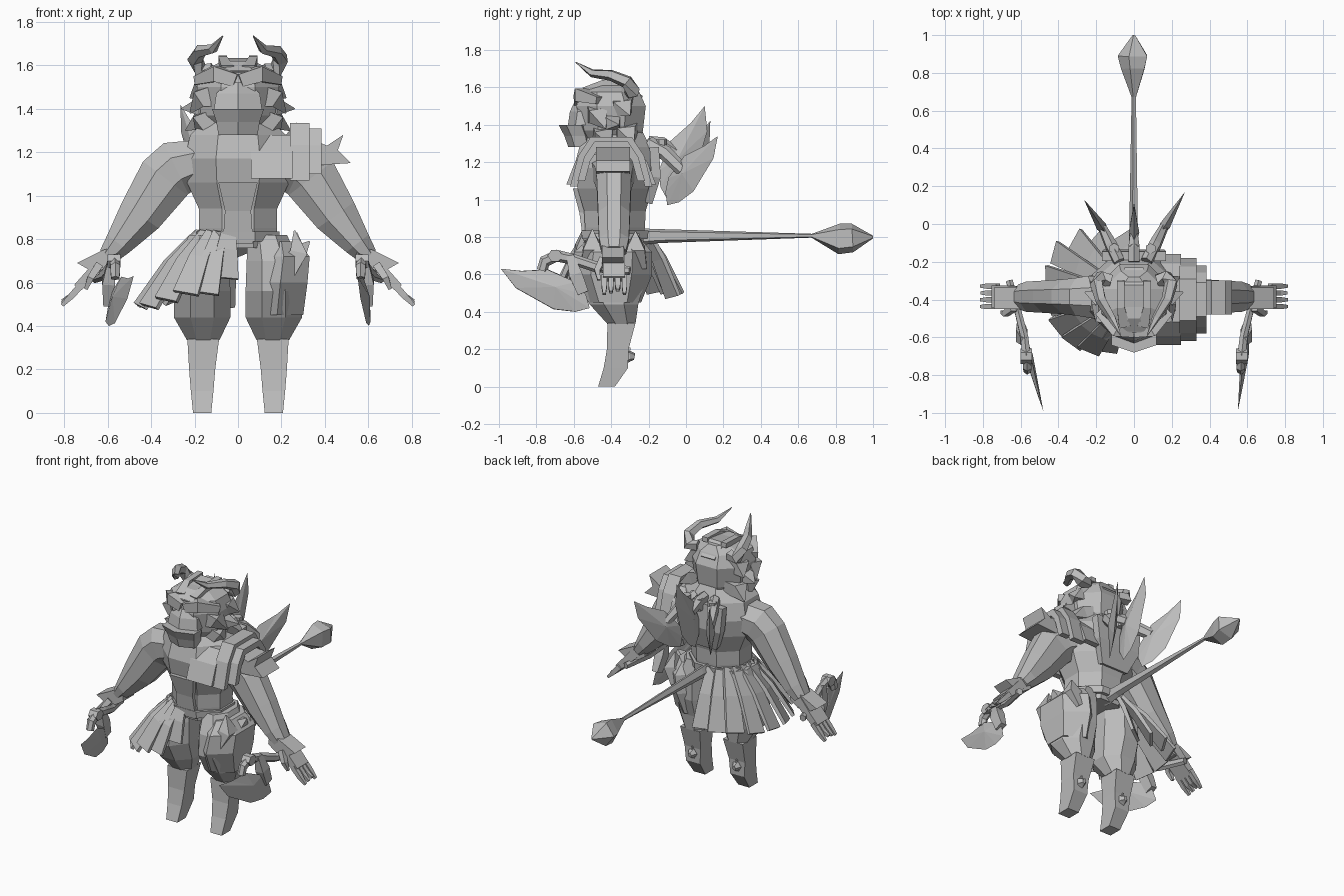
import bpy, bmesh, math
from mathutils import Vector, Matrix

grey = bpy.data.materials.new("stone_grey")
grey.diffuse_color = (0.5, 0.5, 0.5, 1)
CY = -0.38


def finish(name, bm):
    bmesh.ops.recalc_face_normals(bm, faces=bm.faces)
    me = bpy.data.meshes.new(name)
    bm.to_mesh(me)
    bm.free()
    me.materials.append(grey)
    ob = bpy.data.objects.new(name, me)
    bpy.context.collection.objects.link(ob)
    return ob


def tube(name, rows, hint=(1, 0, 0), n=6, axis=None):
    """Loft n-sided rings; row = x, y, z, half size along hint, half size across."""
    bm = bmesh.new()
    pts = [Vector(r[:3]) for r in rows]
    rings = []
    for i, r in enumerate(rows):
        t = Vector(axis) if axis else pts[min(i + 1, len(pts) - 1)] - pts[max(i - 1, 0)]
        t.normalize()
        h = Vector(hint)
        e1 = (h - t * h.dot(t)).normalized()
        e2 = t.cross(e1)
        k = 1 / math.cos(math.pi / n)
        ring = []
        for j in range(n):
            a = 2 * math.pi * (j + 0.5) / n
            ring.append(bm.verts.new(pts[i] + e1 * r[3] * k * math.cos(a) + e2 * r[4] * k * math.sin(a)))
        rings.append(ring)
    for a, b in zip(rings, rings[1:]):
        for j in range(n):
            bm.faces.new((a[j], a[(j + 1) % n], b[(j + 1) % n], b[j]))
    bm.faces.new(rings[0])
    bm.faces.new(rings[-1])
    return finish(name, bm)


def prism(name, outline, lo, hi, place):
    """Extrude an outline between lo and hi; place(u, v, w) maps to space."""
    bm = bmesh.new()
    a = [bm.verts.new(place(u, v, lo)) for u, v in outline]
    b = [bm.verts.new(place(u, v, hi)) for u, v in outline]
    n = len(a)
    bm.faces.new(a)
    bm.faces.new(b)
    for i in range(n):
        bm.faces.new((a[i], a[(i + 1) % n], b[(i + 1) % n], b[i]))
    return finish(name, bm)


# Crescent blade: sharp rim, thick core, lying in the plane of d (along) and e (cutting edge)
CRESCENT = [(0, 0), (0.065, 0.05), (0.18, 0.085), (0.42, 0.063), (0.54, 0),
            (0.43, -0.035), (0.30, -0.1), (0.13, -0.1), (0.05, -0.06)]


def blade(name, origin, tip, edge, core=0.022):
    o, t = Vector(origin), Vector(tip)
    d = (t - o).normalized()
    e = Vector(edge)
    e = (e - d * e.dot(d)).normalized()
    k = (t - o).length / 0.54
    side = d.cross(e) * core
    bm = bmesh.new()
    rim = [bm.verts.new(o + (d * u + e * v) * k) for u, v in CRESCENT]
    mid = o + (d * 0.22 - e * 0.03) * k
    for s in (1, -1):
        c = bm.verts.new(mid + side * s)
        for i in range(len(rim)):
            bm.faces.new((rim[i], rim[(i + 1) % len(rim)], c))
    finish(name, bm)


# Torso
tube("torso", [(0, CY, .76, .17, .15), (0, CY, .85, .18, .16), (0, CY, .94, .18, .165),
               (0, CY, 1.06, .235, .2), (0, CY, 1.17, .245, .22), (0, CY, 1.28, .22, .19),
               (0, -.37, 1.38, .12, .13)], n=8, axis=(0, 0, 1))
tube("belly_plate", [(0, -.53, .78, .07, .02), (0, -.55, .93, .06, .02), (0, -.585, 1.06, .09, .02)],
     n=4, axis=(0, 0, 1))
tube("belt", [(0, CY, .79, .19, .175), (0, CY, .835, .19, .18)], n=8, axis=(0, 0, 1))
tube("back_plate", [(0, -.2, .98, .1, .02), (0, -.16, 1.12, .16, .025), (0, -.17, 1.28, .17, .025)], n=4)

# Head
tube("skull", [(0, -.38, 1.27, .1, .13), (0, -.4, 1.37, .17, .17), (0, -.4, 1.5, .19, .185),
               (0, -.41, 1.575, .165, .16), (0, -.39, 1.62, .07, .11)], n=8, axis=(0, 0, 1))
tube("crest", [(0, -.56, 1.545, .05, .03), (0, -.48, 1.585, .06, .03), (0, -.33, 1.605, .06, .03),
               (0, -.25, 1.53, .05, .03)], n=4)
tube("jaw", [(0, -.56, 1.28, .09, .06), (0, -.575, 1.34, .1, .065), (0, -.6, 1.4, .12, .07)],
     n=6, axis=(0, 0, 1))
tube("muzzle", [(0, -.55, 1.4, .11, .07), (0, -.54, 1.47, .1, .07), (0, -.54, 1.52, .05, .05)],
     n=6, axis=(0, 0, 1))
for s, side in ((1, "left"), (-1, "right")):
    tube("brow_" + side, [(s * .01, -.57, 1.53, .03, .03), (s * .09, -.56, 1.56, .035, .04),
                          (s * .18, -.46, 1.53, .02, .03)], hint=(0, 0, 1), n=4)
    tube("temple_ridge_" + side, [(s * .05, -.54, 1.58, .02, .03), (s * .07, -.44, 1.62, .02, .02),
                                  (s * .07, -.3, 1.63, .015, .02)], hint=(0, 0, 1), n=4)
    tube("horn_" + side, [(s * .12, -.3, 1.575, .03, .03), (s * .175, -.285, 1.575, .033, .033),
                          (s * .197, -.315, 1.63, .03, .03), (s * .175, -.4, 1.665, .025, .025),
                          (s * .115, -.5, 1.675, .018, .018), (s * .07, -.59, 1.735, .002, .002)],
         hint=(.2, .3, 1), n=5)
    # Mane tufts down each cheek
    for i, (y, z, x2, z2) in enumerate([(-.47, 1.46, .22, 1.38), (-.4, 1.42, .26, 1.4),
                                        (-.32, 1.36, .24, 1.3), (-.44, 1.35, .19, 1.28),
                                        (-.34, 1.5, .22, 1.45)]):
        tube(f"mane_{side}_{i}", [(s * .1, y, z, .06, .05), (s * .17, y, z - .01, .05, .04),
                                  (s * x2, y + .04, z2, .003, .003)], hint=(0, 1, 0), n=4)

# Arms, hands and forearm axes
for s, side in ((1, "left"), (-1, "right")):
    y = -.385
    tube("arm_" + side, [(s * .17, y, 1.16, .12, .1), (s * .285, y, 1.125, .1, .13),
                         (s * .335, y, 1.08, .092, .128), (s * .45, y, .91, .085, .103),
                         (s * .55, y, .78, .08, .065), (s * .6, y, .72, .065, .045)],
         hint=(0, 1, 0), n=8)
    prism("cuff_" + side, [(.55, .77), (.62, .75), (.74, .69), (.67, .65), (.6, .66), (.54, .7)],
          y - .065, y + .05, lambda u, v, w: (s * u, w, v))
    tube("hand_" + side, [(s * .6, y, .72, .055, .03), (s * .68, y, .635, .06, .025),
                          (s * .74, y, .575, .06, .02)], hint=(0, 1, 0), n=4)
    for i in range(4):
        fy = y - .052 + i * .036
        tube(f"finger_{side}_{i}", [(s * .72, fy, .59, .014, .016), (s * .77, fy, .535, .014, .014),
                                    (s * .81, fy, .495 + .01 * (i % 3), .008, .008)], hint=(0, 1, 0), n=4)
    tube("thumb_" + side, [(s * .64, y - .06, .68, .018, .018), (s * .68, y - .09, .62, .015, .015),
                           (s * .7, y - .08, .57, .008, .008)], hint=(0, 1, 0), n=4)
    # The two axes lean differently
    tip_x = .55 if s > 0 else -.48
    blade("axe_blade_" + side, (s * .61, -.515, .42), (tip_x, -.99, .63), (0, -.4, -.9))
    tube("axe_handle_" + side, [(s * .565, -.77, .62, .02, .025), (s * .565, -.755, .67, .022, .028),
                                (s * .57, -.69, .7, .022, .028), (s * .58, -.6, .68, .02, .025),
                                (s * .61, -.48, .64, .018, .025), (s * .66, -.3, .62, .018, .02)], n=6)
    tube("axe_ring_" + side, [(s * .54, -.7, .7, .03, .035), (s * .6, -.7, .7, .03, .035)],
         hint=(0, 0, 1), n=6)
    tube("axe_guard_" + side, [(s * .6, -.55, .5, .02, .03), (s * .595, -.59, .6, .03, .035),
                               (s * .585, -.62, .7, .015, .02)], n=4)

# Legs with heel spurs
for s, side in ((1, "left"), (-1, "right")):
    x = s * .165
    tube("shin_" + side, [(x, -.425, 0, .042, .045), (x, -.375, .1, .052, .065), (x, -.365, .2, .06, .058),
                          (x - s * .005, -.345, .34, .073, .075)], n=4, axis=(0, 0, 1))
    tube("knee_" + side, [(x - s * .005, -.345, .335, .075, .075), (x, -.385, .44, .13, .13)],
         n=8, axis=(0, 0, 1))
    tube("thigh_" + side, [(x, -.385, .44, .13, .13), (x, -.4, .56, .13, .18),
                           (x - s * .005, -.395, .7, .12, .175), (x - s * .03, -.38, .82, .09, .13)],
         n=8, axis=(0, 0, 1))
    tube("spur_" + side, [(x, -.34, .15, .03, .03), (x, -.3, .165, .025, .025), (x, -.275, .16, .01, .015)], n=5)
    tube("spur_tip_" + side, [(x, -.32, .15, .02, .02), (x, -.3, .21, .003, .003)], n=4)

# Hip guard on one side with jagged top
tube("hip_guard", [(.18, -.39, .45, .12, .13), (.195, -.4, .6, .125, .19), (.21, -.39, .72, .12, .18),
                   (.2, -.38, .79, .07, .12)], n=6, axis=(0, 0, 1))
for i, (y, x, z) in enumerate([(-.5, .26, .84), (-.38, .33, .79), (-.27, .27, .83)]):
    tube(f"hip_spike_{i}", [(.22, y, .66, .06, .05), (.28, y, .74, .05, .04), (x, y, z, .003, .003)],
         hint=(0, 1, 0), n=4)

# Pleated skirt wrapping the other hip
HEM = [(-.06, -.61, .62), (-.15, -.67, .55), (-.24, -.67, .55), (-.33, -.63, .52), (-.41, -.55, .49),
       (-.45, -.43, .49), (-.46, -.28, .5), (-.42, -.15, .51), (-.31, -.08, .51), (-.19, -.06, .49),
       (-.07, -.07, .48)]
for i, (x, y, z) in enumerate(HEM):
    out = Vector((x, y - CY, 0)).normalized()
    top = Vector((out.x * .18, CY + out.y * .165, .83))
    end = Vector((x, y, z))
    mid = top.lerp(end, .5) + Vector((0, 0, .025))
    turn = Matrix.Rotation(.4, 3, 'Z') @ Vector((-out.y, out.x, 0))
    tube(f"skirt_pleat_{i}", [(*top, .033, .012), (*mid, .048, .014), (*end, .062, .01)], hint=turn, n=4)

# Layered shoulder guard
ARCH = [(-1, 0), (-.8, .62), (-.5, 1), (.5, 1), (.8, .62), (1, 0)]
for i, (x0, x1, hy, z0, z1) in enumerate([(.06, .25, .24, 1.08, 1.28), (.24, .33, .22, 1.07, 1.335),
                                          (.32, .385, .18, 1.1, 1.31)]):
    outer = [(CY - .02 + u * hy, z0 + v * (z1 - z0)) for u, v in ARCH]
    inner = [(CY - .02 + u * (hy - .04), z0 + v * (z1 - z0 - .04)) for u, v in reversed(ARCH)]
    prism(f"shoulder_plate_{i}", outer + inner, x0, x1, lambda u, v, w: (w, u, v))
prism("shoulder_spikes", [(.34, 1.26), (.41, 1.23), (.485, 1.28), (.46, 1.21), (.52, 1.15), (.36, 1.14)],
      -.48, -.3, lambda u, v, w: (u, w, v))

# Three blades fanned on the back
for i, (base, tip) in enumerate([((-.13, -.08, .99), (-.265, .13, 1.42)), ((0, -.1, 1.0), (0, .1, 1.5)),
                                 ((.11, -.1, .97), (.27, .17, 1.34))]):
    out = Vector((tip[0] - base[0], tip[1] - base[1], 0)).normalized()
    blade(f"back_blade_{i}", base, tip, out, .028)
    b, t = Vector(base), Vector(tip)
    grip = b.lerp(t, .5) - out * .06
    root = Vector((base[0] * .6, -.2, 1.3))
    tube(f"back_handle_{i}", [(*root, .028, .035), (*(root.lerp(grip, .5) + Vector((0, 0, .02))), .03, .035),
                              (*grip, .02, .03)], n=6)
    tube(f"back_knob_{i}", [(base[0] * .8, -.13, 1.24, .025, .025), (base[0] * .8, -.13, 1.32, .025, .025)], n=6)

# Tail with tuft
tube("tail", [(0, -.28, .8, .025, .04), (0, -.15, .805, .022, .032), (0, .7, .807, .01, .008)], n=5)
tube("tail_tuft", [(0, .67, .807, .01, .008), (0, .82, .79, .055, .07), (0, .89, .795, .07, .065),
                   (0, 1.0, .8, .006, .006)], n=5)
